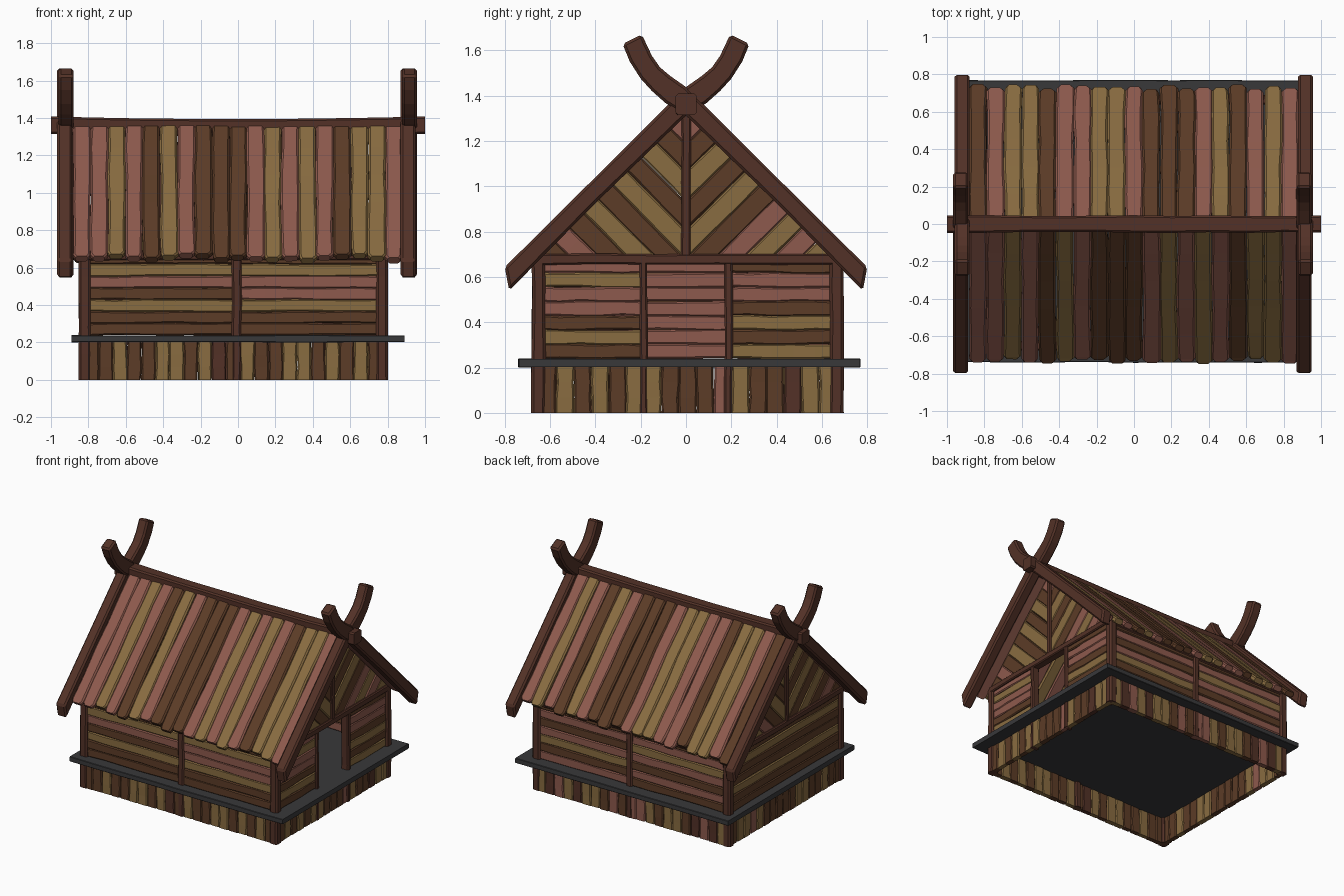
import bpy, bmesh, random
from mathutils import Vector as V
from math import sqrt

if "Cube" in bpy.data.objects:
    bpy.data.objects.remove(bpy.data.objects["Cube"])

random.seed(7)
U = random.uniform


def mat(name, c):
    m = bpy.data.materials.new(name)
    m.diffuse_color = (*c, 1)
    m.use_nodes = True
    m.node_tree.nodes["Principled BSDF"].inputs["Base Color"].default_value = m.diffuse_color
    return m


MATS = [mat("brown_wood", (0.107, 0.045, 0.02)), mat("tan_wood", (0.25, 0.15, 0.052)),
        mat("pink_wood", (0.27, 0.102, 0.074)), mat("beam_wood", (0.086, 0.031, 0.02)),
        mat("slate", (0.04, 0.04, 0.042))]
KEY = {"B": 0, "T": 1, "P": 2, "D": 3, "S": 4}


def board(bm, a, b, w, t, n, col, segs=4, jit=0.005, ch=0.007, tip=1.0, sag=0.0):
    """Rough chamfered board from a to b: width w, thickness t along n."""
    a, b, n = V(a), V(b), V(n).normalized()
    axis = b - a
    side = axis.normalized().cross(n).normalized()
    fs = [i / segs for i in range(segs + 1)]
    if tip < 1:
        fs.insert(-1, 1 - 0.02 / axis.length)
    rings = []
    for f in fs:
        k = tip if f == 1.0 else 1.0
        l, r = (w / 2 + U(-jit, jit)) * k, (w / 2 + U(-jit, jit)) * k
        h = t / 2 + U(0, jit) * 0.4
        c = a + axis * f - V((0, 0, sag * 4 * f * (1 - f)))
        pts = [(-l, -h + ch), (-l + ch, -h), (r - ch, -h), (r, -h + ch),
               (r, h - ch), (r - ch, h), (-l + ch, h), (-l, h - ch)]
        rings.append([bm.verts.new(c + side * p + n * q) for p, q in pts])
    faces = [bm.faces.new(rings[0]), bm.faces.new(rings[-1])]
    for r0, r1 in zip(rings, rings[1:]):
        for i in range(8):
            j = (i + 1) % 8
            faces.append(bm.faces.new((r0[i], r0[j], r1[j], r1[i])))
    for f in faces:
        f.material_index = KEY[col]


def finish(bm, name):
    bmesh.ops.recalc_face_normals(bm, faces=bm.faces)
    me = bpy.data.meshes.new(name)
    bm.to_mesh(me)
    bm.free()
    for m in MATS:
        me.materials.append(m)
    ob = bpy.data.objects.new(name, me)
    bpy.context.collection.objects.link(ob)
    return ob


def rows(bm, p, q, n, cols, z0=0.24, h=0.063, t=0.03):
    """Stack of horizontal planks between plan points p and q."""
    for i, c in enumerate(cols):
        z = z0 + h * (i + 0.5)
        board(bm, (*p, z), (*q, z), h + 0.002, t + U(0, 0.008), n, c, 5, 0.004)


X0, X1, Y0, Y1 = -0.82, 0.77, -0.65, 0.665      # wall centre lines

# slate platform
bm = bmesh.new()
board(bm, (-0.89, 0.015, 0.22), (0.89, 0.015, 0.22), 1.51, 0.036, (0, 0, 1), "S", 8, 0.003, 0.003)
finish(bm, "platform")

# foundation skirt of vertical planks
bm = bmesh.new()
for p, q, n, num in (((X0, Y0), (X1, Y0), (0, -1, 0), 21), ((X0, Y1), (X1, Y1), (0, 1, 0), 21),
                     ((X0, Y0), (X0, Y1), (-1, 0, 0), 17), ((X1, Y0), (X1, Y1), (1, 0, 0), 17)):
    p, q = V((*p, 0)), V((*q, 0))
    for i in range(num):
        c = p.lerp(q, (i + 0.5) / num) + V(n) * 0.005
        board(bm, c, c + V((0, 0, 0.205)), (q - p).length / num, 0.03 + U(0, 0.012), n,
              random.choice("BBTTPBD"), 3, 0.004)
finish(bm, "foundation_planks")

# corner, middle and door posts
bm = bmesh.new()
for x in (X0, X1):
    for y in (Y0, Y1):
        board(bm, (x, y, 0), (x, y, 0.69), 0.062, 0.062, (1, 0, 0), "D", 5, 0.003, 0.012)
for y in (Y0, Y1):
    board(bm, (-0.007, y, 0), (-0.007, y, 0.68), 0.05, 0.056, (0, 1, 0), "D", 5, 0.003, 0.01)
for y in (-0.187, 0.187):
    board(bm, (X1, y, 0), (X1, y, 0.68), 0.036, 0.06, (1, 0, 0), "D", 5, 0.003, 0.008)
finish(bm, "posts")

# horizontal wall planks, door opening left free on the right
bm = bmesh.new()
F, B, L, R = (0, -1, 0), (0, 1, 0), (-1, 0, 0), (1, 0, 0)
rows(bm, (X0, Y0), (-0.01, Y0), F, "BBTBPTB")
rows(bm, (-0.01, Y0), (X1, Y0), F, "BBTPPTB")
rows(bm, (X0, Y1), (-0.01, Y1), B, "BPBPTPB")
rows(bm, (-0.01, Y1), (X1, Y1), B, "PBTPBPB")
rows(bm, (X1, Y0), (X1, -0.187), R, "BTBPPTP")
rows(bm, (X1, 0.187), (X1, Y1), R, "TBTBPPB")
rows(bm, (X0, Y0), (X0, Y1), L, "BBTBBTB")
rows(bm, (X0 + 0.022, Y0), (X0 + 0.022, Y1), L, "PPPPPPP", t=0.012)
finish(bm, "wall_planks")

# wall plates, gable tie beams and king posts
bm = bmesh.new()
for y in (Y0, Y1):
    board(bm, (X0, y, 0.665), (X1, y, 0.665), 0.05, 0.05, (0, 1, 0), "D", 5, 0.003)
for x in (X0, X1):
    board(bm, (x, Y0, 0.678), (x, Y1, 0.678), 0.046, 0.064, (1, 0, 0), "D", 5, 0.003)
    board(bm, (x, 0, 0.69), (x, 0, 1.35), 0.04, 0.06, (1, 0, 0), "D", 4, 0.003)
finish(bm, "gable_frame")

# gable infill: diagonal planks clipped to each half triangle
for x, name in ((X0, "left"), (X1, "right")):
    for s in (-1, 1):
        bm = bmesh.new()
        step = 0.126
        for i, col in enumerate("TPTPBTBTBP" if s > 0 else "BPBTBTBTBP"):
            c = 0.05 + step * (i + 0.5)
            board(bm, (x, -0.1 * s, c - 0.1), (x, 0.8 * s, c + 0.8), step / sqrt(2) + 0.002,
                  0.03 + U(0, 0.008), (1, 0, 0), col, 6, 0.004)
        for co, no in (((0, 0, 0), (0, -s, 0)), ((0, 0, 0.67), (0, 0, -1)),
                       ((0, 0, 1.35), (0, s, 1))):
            bmesh.ops.bisect_plane(bm, geom=bm.verts[:] + bm.edges[:] + bm.faces[:],
                                   plane_co=co, plane_no=no, clear_outer=True)
        finish(bm, f"{name}_gable_planks_{'back' if s > 0 else 'front'}")

# roof planks, two slopes
for s, name, cols in ((-1, "front", "PPTPBTPBBBPTPTPBTTP"), (1, "back", "BPTTBPPTTPBBBPTBPTP")):
    bm = bmesh.new()
    w = 1.76 / len(cols)
    for i, col in enumerate(cols):
        x, e = -0.88 + w * (i + 0.5), 0.72 + U(-0.015, 0.015)
        d = U(-0.004, 0.004)
        board(bm, (x, 0, 1.372 + d), (x + U(-0.004, 0.004), s * e, 1.372 + d - e), w + 0.001, 0.038,
              (0, s, 1), col, 5, 0.005, 0.01, tip=0.72)
    finish(bm, f"{name}_roof_planks")

# ridge beam with a slight sag
bm = bmesh.new()
board(bm, (-1, 0, 1.362), (1, 0, 1.362), 0.09, 0.092, (0, 0, 1), "D", 10, 0.003, 0.01, sag=0.014)
finish(bm, "ridge_beam")

# bargeboards that cross at the ridge and curl up into horns
PROFILE = [(0.80, 0.643), (0.4, 1.04), (0, 1.438), (-0.07, 1.487), (-0.115, 1.525), (-0.15, 1.575),
           (-0.195, 1.67), (-0.28, 1.628), (-0.248, 1.55), (-0.2, 1.475), (-0.15, 1.42),
           (-0.09, 1.367), (0, 1.312), (0.4, 0.925), (0.78, 0.54)]
for x, side in ((-0.923, "left"), (0.913, "right")):
    for s, end in ((-1, "front"), (1, "back")):
        bm = bmesh.new()
        xa = x - 0.04 + 0.004 * s
        f = bm.faces.new([bm.verts.new((xa, s * y, z)) for y, z in PROFILE])
        new = bmesh.ops.extrude_face_region(bm, geom=[f])["geom"]
        bmesh.ops.translate(bm, vec=(0.08, 0, 0), verts=[g for g in new if isinstance(g, bmesh.types.BMVert)])
        for f in bm.faces:
            f.material_index = 3
        ob = finish(bm, f"{side}_bargeboard_{end}")
        bev = ob.modifiers.new("chamfer", "BEVEL")
        bev.width, bev.segments, bev.limit_method = 0.012, 1, "ANGLE"
        bev.angle_limit = 0.9
